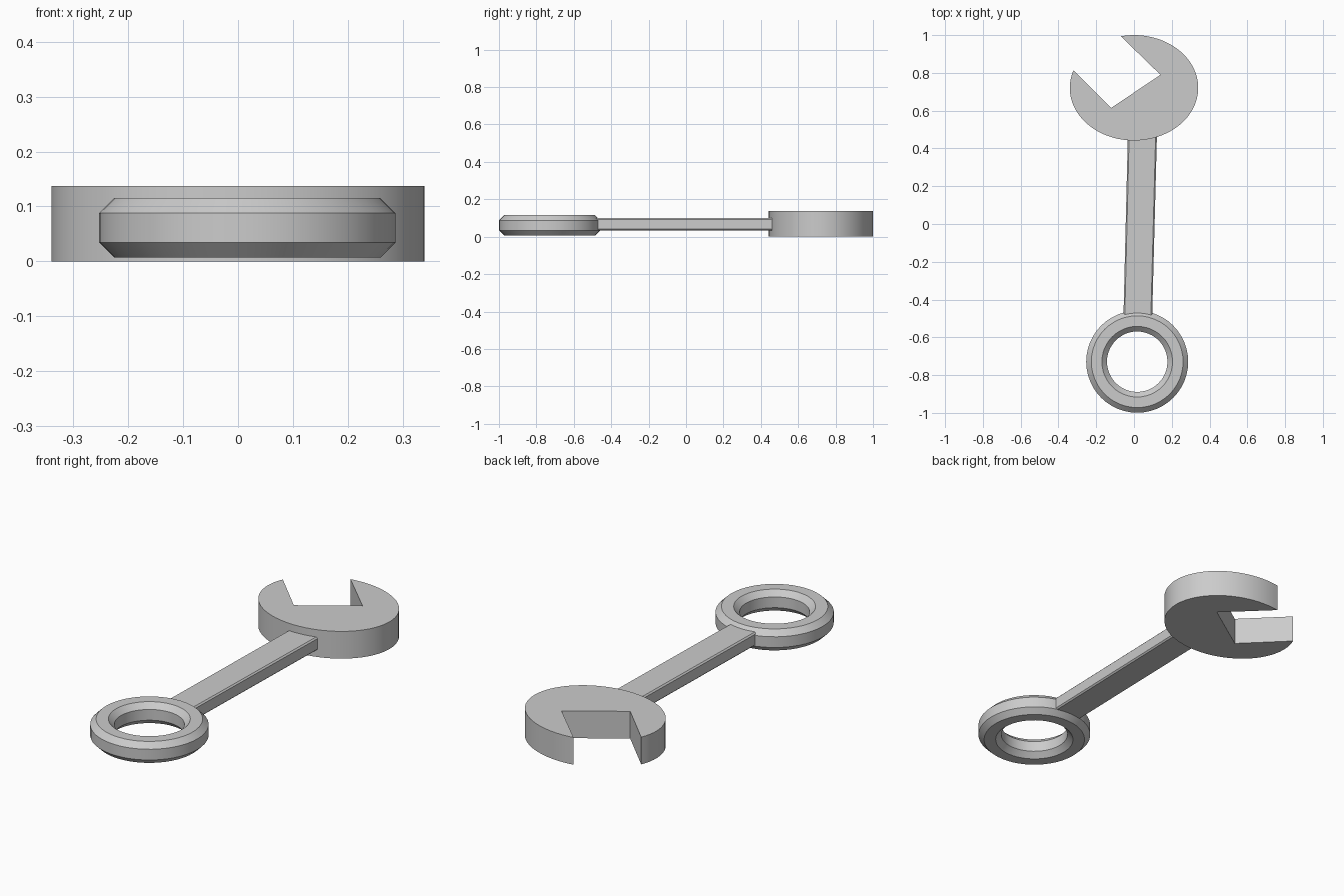
import bpy
import bmesh
from math import cos, sin, radians, tau
from mathutils import Vector

if "Cube" in bpy.data.objects:
    bpy.data.objects.remove(bpy.data.objects["Cube"])

steel = bpy.data.materials.new("grey_steel")
steel.use_nodes = True
grey = (0.6, 0.6, 0.6, 1)
steel.diffuse_color = grey
steel.node_tree.nodes["Principled BSDF"].inputs["Base Color"].default_value = grey


def finish(name, bm):
    """Turn a bmesh into a shaded object."""
    bmesh.ops.recalc_face_normals(bm, faces=bm.faces)
    mesh = bpy.data.meshes.new(name)
    bm.to_mesh(mesh)
    bm.free()
    mesh.materials.append(steel)
    obj = bpy.data.objects.new(name, mesh)
    bpy.context.collection.objects.link(obj)
    bpy.ops.object.select_all(action="DESELECT")
    obj.select_set(True)
    bpy.context.view_layer.objects.active = obj
    bpy.ops.object.shade_smooth_by_angle(angle=radians(30))
    return obj


def extrude_outline(points, bottom, top):
    """Prism from a flat outline."""
    bm = bmesh.new()
    face = bm.faces.new([bm.verts.new((x, y, bottom)) for x, y in points])
    result = bmesh.ops.extrude_face_region(bm, geom=[face])
    verts = [v for v in result["geom"] if isinstance(v, bmesh.types.BMVert)]
    bmesh.ops.translate(bm, verts=verts, vec=(0, 0, top - bottom))
    return bm


# Closed ring end: chamfered cross-section swept round its centre
center = Vector((0.017, -0.729, 0))
inner, outer, chamfer = 0.16, 0.27, 0.027
low, high = 0.007, 0.115
section = [
    (outer - chamfer, low), (outer, low + chamfer),
    (outer, high - chamfer), (outer - chamfer, high),
    (inner + chamfer, high), (inner, high - chamfer),
    (inner, low + chamfer), (inner + chamfer, low),
]
bm = bmesh.new()
segments = 48
loops = []
for i in range(segments):
    a = tau * i / segments
    loops.append([bm.verts.new(center + Vector((r * cos(a), r * sin(a), z)))
                  for r, z in section])
for i in range(segments):
    here, after = loops[i], loops[(i + 1) % segments]
    for j in range(len(section)):
        k = (j + 1) % len(section)
        bm.faces.new((here[j], after[j], after[k], here[k]))
finish("ring_end", bm)

# Open jaw: oval outline with an angled notch
start, end, steps = radians(160.5), radians(461.9), 60
outline = []
for i in range(steps + 1):
    a = start + (end - start) * i / steps
    outline.append((0.34 * cos(a), 0.721 + 0.279 * sin(a)))
outline += [(0.14, 0.79), (-0.12, 0.615)]
finish("open_jaw", extrude_outline(outline, 0, 0.137))

# Handle: slightly leaning bar, with narrow chamfers along its length
bar = [(-0.056, -0.5), (0.096, -0.5), (0.122, 0.49), (-0.032, 0.49)]
bm = extrude_outline(bar, 0.033, 0.1)
long_edges = [e for e in bm.edges
              if abs(e.verts[0].co.y - e.verts[1].co.y) > 0.5]
bmesh.ops.bevel(bm, geom=long_edges, offset=0.007, segments=1,
                affect="EDGES", profile=0.5)
finish("handle", bm)
